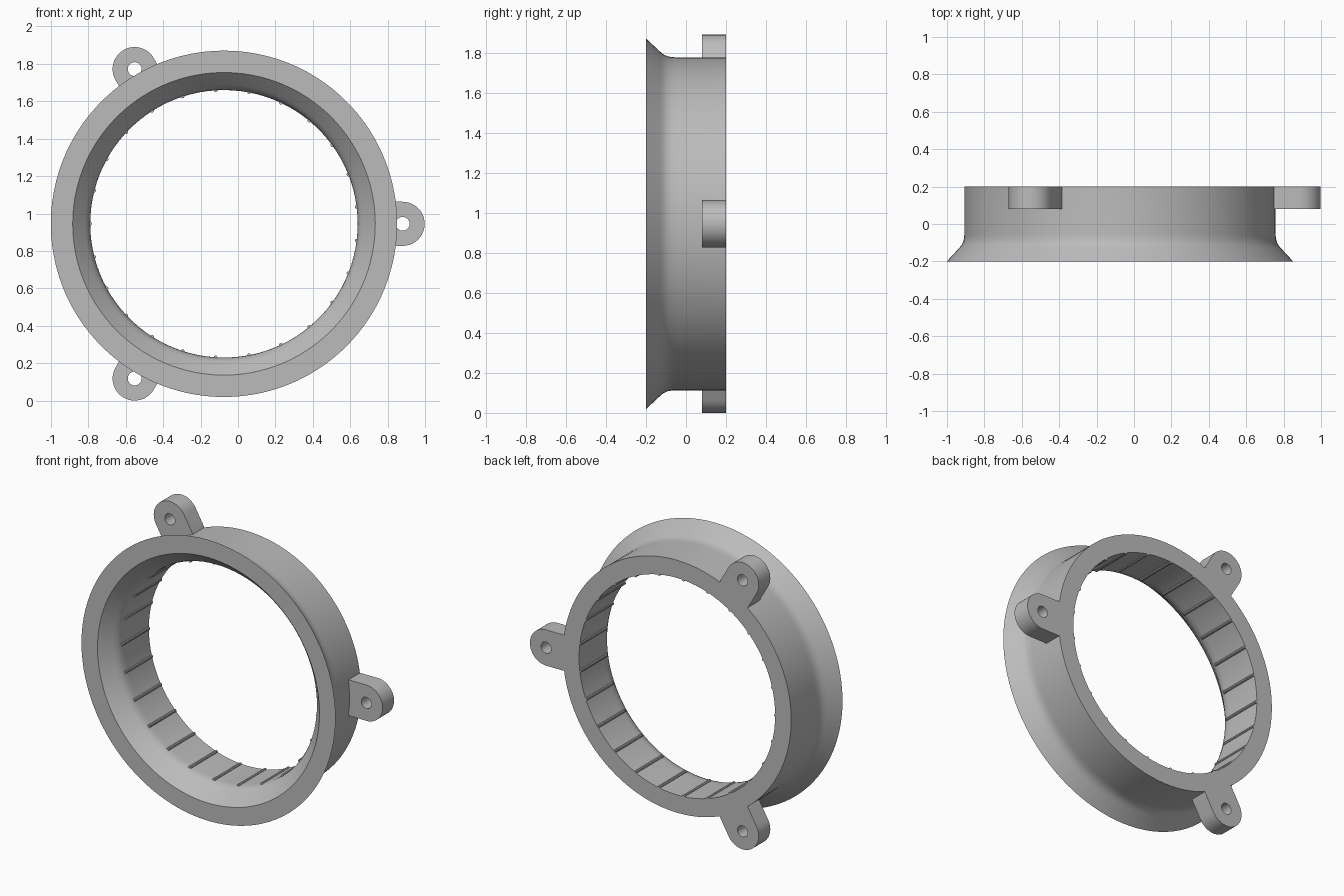
import bpy, bmesh, math
from mathutils import Matrix, Vector

if "Cube" in bpy.data.objects:
    bpy.data.objects.remove(bpy.data.objects["Cube"])

CENTRE = Vector((-0.075, 0, 0.945))

grey = bpy.data.materials.new("plain grey")
grey.use_nodes = True
grey.diffuse_color = (0.5, 0.5, 0.5, 1)
grey.node_tree.nodes["Principled BSDF"].inputs["Base Color"].default_value = (0.5, 0.5, 0.5, 1)


def finish(name, bm, turn=0):
    """Turn a mesh about the ring's axis, move it into place and shade it."""
    bmesh.ops.recalc_face_normals(bm, faces=bm.faces)
    bm.transform(Matrix.Translation(CENTRE) @ Matrix.Rotation(-turn, 4, 'Y'))
    mesh = bpy.data.meshes.new(name)
    bm.to_mesh(mesh)
    bm.free()
    mesh.materials.append(grey)
    ob = bpy.data.objects.new(name, mesh)
    bpy.context.collection.objects.link(ob)
    bpy.ops.object.select_all(action='DESELECT')
    ob.select_set(True)
    bpy.context.view_layer.objects.active = ob
    bpy.ops.object.shade_smooth_by_angle(angle=math.radians(30))
    return ob


def skin(bm, loops):
    """Join a closed series of closed vertex loops with quads."""
    for a, b in zip(loops, loops[1:] + loops[:1]):
        for i in range(len(a)):
            j = (i + 1) % len(a)
            bm.faces.new((a[i], a[j], b[j], b[i]))


def flare(radius):
    """Wall profile (radius, y): a chamfered mouth easing into a straight bore."""
    return [(radius + dr, y) for dr, y in
            ((0.094, -0.2), (0.029, -0.13), (0.014, -0.112),
             (0.005, -0.092), (0.001, -0.07), (0, -0.05), (0, 0.2))]


# Flared ring
bm = bmesh.new()
SEGMENTS = 100
loops = []
for r, y in flare(0.832) + flare(0.715)[::-1]:
    angles = [math.tau * i / SEGMENTS for i in range(SEGMENTS)]
    loops.append([bm.verts.new((r * math.cos(a), y, r * math.sin(a))) for a in angles])
skin(bm, loops)
finish("flared_ring", bm)


# Mounting lugs: round-ended tabs with a hole, rooted in the ring wall
def lug_edge(a):
    c, s = math.cos(a), math.sin(a)
    reach = 0.118 if c >= 0 else 1 / max(-c / 0.15, abs(s) / 0.118)
    return reach


for k, name in enumerate(("left_lug", "upper_right_lug", "lower_right_lug")):
    bm = bmesh.new()
    angles = [math.tau * i / 48 for i in range(48)]
    loops = []
    for edge, y in ((lug_edge, 0.08), (lug_edge, 0.2),
                    (lambda a: 0.037, 0.2), (lambda a: 0.037, 0.08)):
        loops.append([bm.verts.new((0.955 + edge(a) * math.cos(a), y, edge(a) * math.sin(a)))
                      for a in angles])
    skin(bm, loops)
    finish(name, bm, k * math.tau / 3)

# Grip ribs: thin rods half sunk in the bore
RIBS = 25
bm = bmesh.new()
for i in range(RIBS):
    turn = Matrix.Rotation(math.pi + math.tau * i / RIBS, 4, 'Y')
    rod = turn @ Matrix.Translation((0.716, 0.06, 0)) @ Matrix.Rotation(math.pi / 2, 4, 'X')
    bmesh.ops.create_cone(bm, cap_ends=True, segments=10, radius1=0.01, radius2=0.01,
                          depth=0.279, matrix=rod)
finish("grip_ribs", bm)
